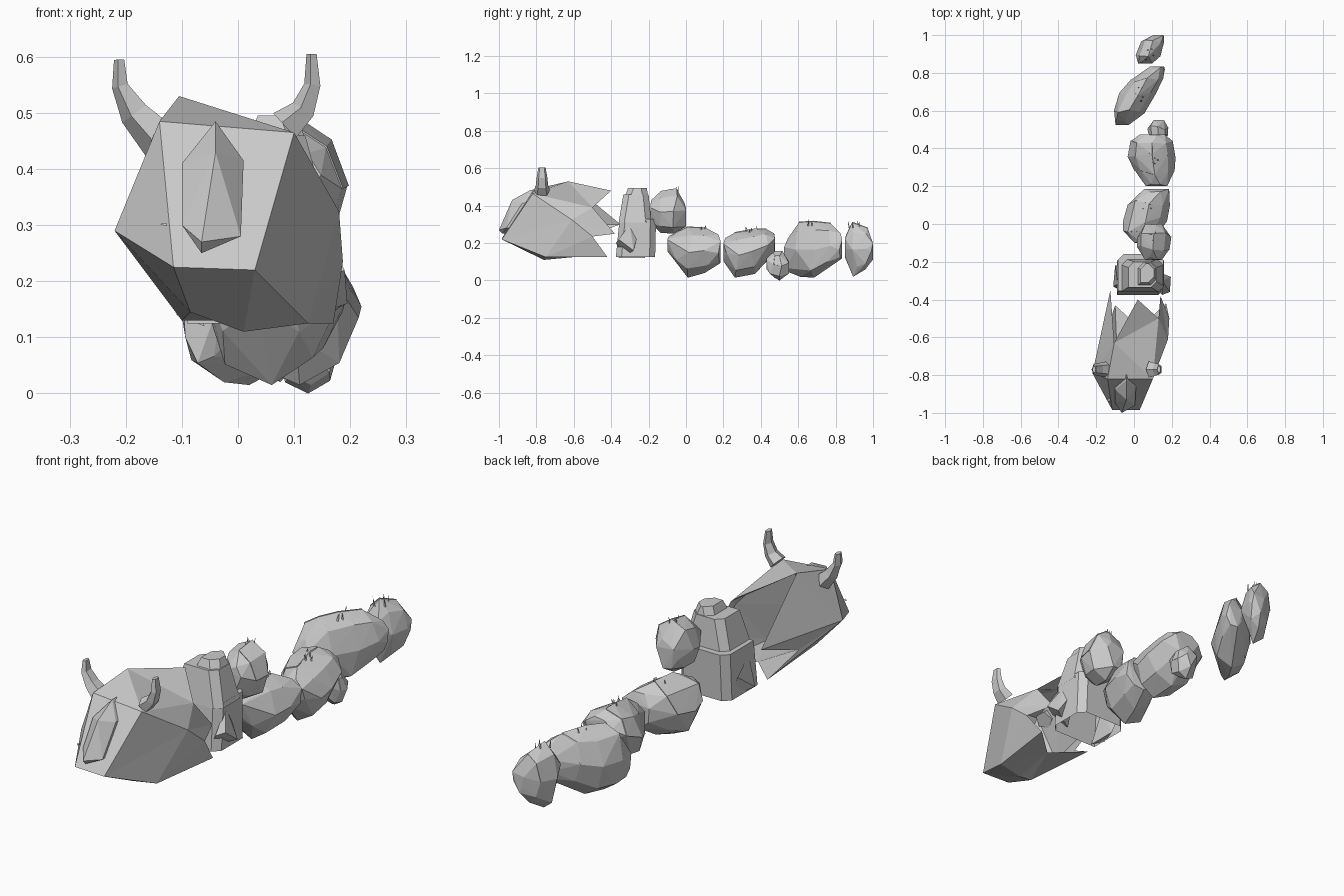
import bpy, bmesh, math, random
from mathutils import Vector

if "Cube" in bpy.data.objects:
    bpy.data.objects.remove(bpy.data.objects["Cube"])

random.seed(4)


def make_object(name, bm):
    bmesh.ops.recalc_face_normals(bm, faces=bm.faces)
    me = bpy.data.meshes.new(name)
    bm.to_mesh(me)
    bm.free()
    ob = bpy.data.objects.new(name, me)
    bpy.context.collection.objects.link(ob)
    return ob


def add_hull(bm, pts):
    vs = [bm.verts.new(p) for p in pts]
    r = bmesh.ops.convex_hull(bm, input=vs)
    junk = {e for e in r["geom_interior"] + r["geom_unused"] if isinstance(e, bmesh.types.BMVert)}
    bmesh.ops.delete(bm, geom=list(junk), context='VERTS')


def hull(name, *groups, open_bottom=False):
    bm = bmesh.new()
    for pts in groups:
        add_hull(bm, pts)
    if open_bottom:
        bm.normal_update()
        low = [f for f in bm.faces if f.normal.z < -.95]
        bmesh.ops.delete(bm, geom=low, context='FACES')
    return make_object(name, bm)


def rock(name, stations):
    """Faceted boulder; stations = (y, centre x, centre z, half width, half height)."""
    body, crust = [], []
    side = random.choice((1, -1))
    last = len(stations) - 1
    for i, (y, cx, cz, w, h) in enumerate(stations):
        turn = 0 if 0 < i < last else .3
        for k in range(8):
            a = k * math.pi / 4 + turn
            j = 1 if k % 2 == 0 else random.uniform(0.9, 1.06)
            # End rings lean inwards so the ends are not flat
            dy = random.uniform(-.015, .015)
            if i in (0, last) and k % 3:
                dy = random.uniform(0, .03) * (1 if i == 0 else -1)
            elif i in (0, last):
                dy = 0
            p = Vector((cx + side * w * j * math.cos(a), y + dy, cz + h * j * math.sin(a)))
            body.append(p)
            if 0 < i < last and k < 3:
                c = Vector((cx, y, cz))
                crust += [c + (p - c) * 1.03, c + (p - c) * 0.75]
    hull(name, body, crust)


def spines(name, spots):
    """Thin spikes standing on a boulder; spots = (x, y, base z, height)."""
    bm = bmesh.new()
    for x, y, z, h in spots:
        lean = random.uniform(-.006, .006)
        add_hull(bm, [(x - .005, y - .003, z), (x + .005, y - .003, z),
                      (x, y + .005, z), (x + lean, y + lean, z + h)])
    make_object(name, bm)


def horn(name, path, y):
    """Tapered five-sided horn; path = (x, z, in-plane radius, y radius)."""
    bm = bmesh.new()
    rings = []
    for i, (x, z, r, ry) in enumerate(path):
        a, b = path[max(i - 1, 0)], path[min(i + 1, len(path) - 1)]
        t = Vector((b[0] - a[0], b[1] - a[1])).normalized()
        rings.append([bm.verts.new((x - t.y * r * math.cos(q), y + ry * math.sin(q),
                                    z + t.x * r * math.cos(q)))
                      for q in (k * math.tau / 5 for k in range(5))])
    for r0, r1 in zip(rings, rings[1:]):
        for k in range(5):
            bm.faces.new((r0[k], r0[(k + 1) % 5], r1[(k + 1) % 5], r1[k]))
    bm.faces.new(rings[0])
    bm.faces.new(rings[-1])
    make_object(name, bm)


# Head: open-backed faceted shell with ragged rear spikes
head = [(-.14, -.82, .485), (.10, -.82, .465), (-.22, -.79, .29), (-.115, -.985, .225),
        (.03, -.985, .22), (.18, -.61, .325), (-.085, -.80, .145), (.01, -.76, .11),
        (.125, -.75, .125), (-.105, -.63, .53), (.02, -.40, .48), (.13, -.50, .39),
        (-.125, -.35, .30), (.14, -.38, .25), (.187, -.50, .235), (.17, -.42, .125),
        (-.10, -.43, .13), (.03, -.55, .13), (-.15, -.58, .22)]
faces = ["0 3 4 1", "0 2 3", "3 2 6", "3 6 7 4", "4 7 8", "4 8 5", "1 4 5", "8 14 5",
         "1 5 11", "5 13 11", "5 14 13", "8 15 14", "7 17 8", "8 17 15", "7 6 17",
         "6 16 17", "0 9 2", "2 9 12", "2 12 18", "2 18 16", "2 16 6", "0 1 9", "1 11 9",
         "9 11 10"]
bm = bmesh.new()
vs = [bm.verts.new(p) for p in head]
for f in faces:
    bm.faces.new([vs[int(i)] for i in f.split()])
make_object("head_shell", bm)

# Raised plate on the face
outline = [(-.10, .41), (-.04, .485), (.01, .415), (.005, .28), (-.065, .25), (-.10, .30)]
on_face = lambda x, z, d: (x, -.985 + (z - .225) * .647 + d, z)
hull("nose_plate", [on_face(x, z, .02) for x, z in outline]
     + [on_face(x, z, -.012) for x, z in outline]
     + [(-.065, -1.0, .27), (-.04, -.93, .43)])
hull("eye_slit", [(-.14, -.935, .302), (-.127, -.94, .304), (-.127, -.945, .298), (-.13, -.90, .30)])

# Horns
horn("horn_left", [(-.135, .45, .04, .045), (-.183, .50, .029, .035),
                   (-.209, .548, .016, .03), (-.211, .595, .010, .02)], -.77)
horn("horn_right", [(.085, .475, .033, .045), (.118, .505, .024, .035),
                    (.134, .55, .016, .03), (.132, .605, .010, .02)], -.77)


# Neck: stacked blocks
def block(x0, x1, ylo, yhi, z0, z1, inset):
    """Block with different bottom/top depth and chamfered corners."""
    pts = []
    for (y0, y1), z, s in ((ylo, z0, 0), (yhi, z1, inset)):
        a, b, c = x0 + s, x1 - s, .03
        pts += [(a, y0, z), (b - c, y0, z), (b, y0 + c, z), (b, y1 - c, z),
                (b - c, y1, z), (a + c, y1, z), (a, y1 - c, z)]
    return pts


hull("neck_base", block(-.09, .16, (-.375, -.165), (-.355, -.16), .125, .33, .005), open_bottom=True)
hull("neck_column", block(-.07, .16, (-.36, -.185), (-.335, -.20), .31, .46, .04), open_bottom=True)
hull("neck_cap", block(.015, .125, (-.33, -.20), (-.31, -.21), .44, .495, .02), open_bottom=True)
hull("neck_shard", [(.10, -.33, .13), (.15, -.375, .2), (.19, -.36, .22),
                    (.195, -.28, .16), (.15, -.30, .30), (.12, -.25, .28)])
hull("neck_left_shard", [(-.11, -.33, .14), (-.06, -.36, .12), (-.06, -.22, .12),
                         (-.10, -.22, .22), (-.085, -.32, .28)])

# Tail of boulders
rock("boulder_shoulder", [(-.19, .10, .37, .05, .065), (-.13, .10, .365, .085, .11),
                          (-.06, .105, .37, .09, .12), (0, .10, .355, .05, .07)])
rock("boulder_1", [(-.10, .05, .20, .05, .045), (-.05, .04, .175, .095, .09),
                   (.02, .06, .15, .115, .135), (.11, .08, .16, .11, .12),
                   (.185, .12, .17, .07, .08)])
rock("boulder_2", [(.20, .12, .165, .06, .065), (.27, .11, .135, .105, .12),
                   (.36, .095, .155, .125, .12), (.43, .095, .19, .11, .085),
                   (.475, .10, .20, .07, .055)])
rock("pebble", [(.43, .13, .10, .03, .04), (.46, .13, .085, .048, .07),
                (.51, .125, .078, .055, .078), (.55, .13, .08, .03, .045)])
rock("boulder_3", [(.525, -.06, .14, .04, .09), (.60, -.025, .165, .08, .145),
                   (.68, .02, .165, .095, .15), (.76, .07, .185, .085, .12),
                   (.835, .125, .185, .04, .07)])
rock("boulder_4", [(.85, .06, .19, .04, .07), (.90, .075, .165, .065, .145),
                   (.96, .10, .17, .06, .11), (1.0, .13, .17, .03, .06)])

# Spines on the boulders
for name, x, y, z in (("spines_shoulder", .10, -.08, .46), ("spines_1", .07, .07, .26),
                      ("spines_2", .10, .35, .255), ("spines_3", .03, .69, .29),
                      ("spines_4", .08, .91, .28)):
    spines(name, [(x + random.uniform(-.025, .025), y + random.uniform(-.04, .04), z,
                   random.uniform(.025, .045)) for _ in range(5)])
